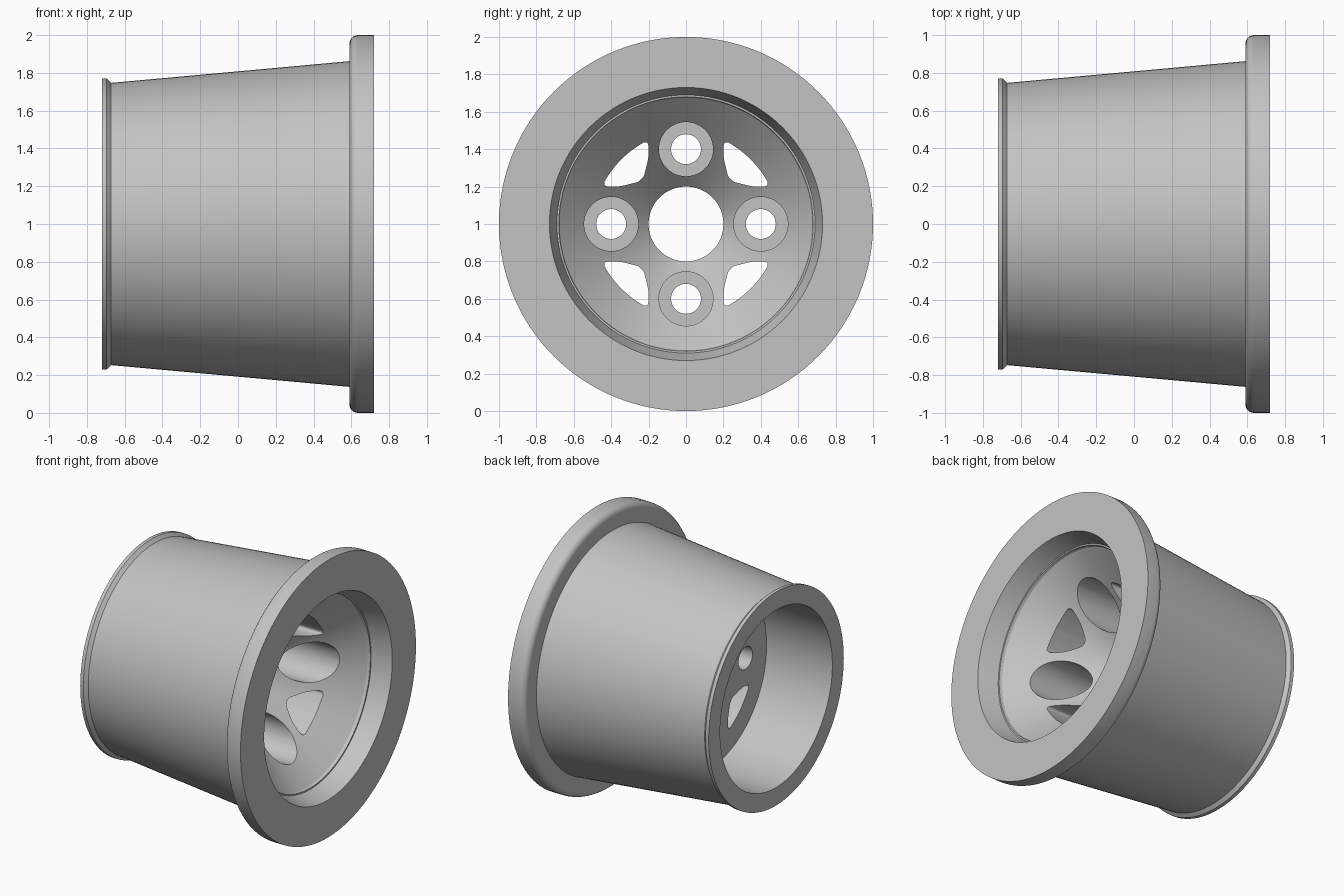
import bpy, bmesh
from math import cos, sin, pi, radians
from mathutils import Matrix, Vector

cube = bpy.data.objects.get("Cube")
if cube:
    bpy.data.objects.remove(cube, do_unlink=True)

GREY = (0.55, 0.55, 0.55, 1.0)
grey = bpy.data.materials.new("light_grey")
grey.use_nodes = True
grey.diffuse_color = GREY
grey.node_tree.nodes["Principled BSDF"].inputs["Base Color"].default_value = GREY


def add_object(name, bm):
    bmesh.ops.recalc_face_normals(bm, faces=bm.faces[:])
    mesh = bpy.data.meshes.new(name)
    bm.to_mesh(mesh)
    bm.free()
    mesh.materials.append(grey)
    obj = bpy.data.objects.new(name, mesh)
    bpy.context.scene.collection.objects.link(obj)
    return obj


def skin(bm, rings):
    """Join neighbouring closed rings of vertices with quads."""
    for a, b in rings:
        for i in range(len(a)):
            j = (i + 1) % len(a)
            bm.faces.new((a[i], a[j], b[j], b[i]))


def lathe(name, profile, steps=128):
    """Turn a closed (x, radius) profile around the x axis."""
    bm = bmesh.new()
    rings = []
    for s in range(steps):
        a = 2 * pi * s / steps
        rings.append([bm.verts.new((x, r * cos(a), r * sin(a))) for x, r in profile])
    skin(bm, zip(rings, rings[1:] + rings[:1]))
    return add_object(name, bm)


def prism(name, outline, x0, x1):
    """Make a solid from a (y, z) outline between two x positions."""
    bm = bmesh.new()
    ends = [[bm.verts.new((x, y, z)) for y, z in outline] for x in (x0, x1)]
    skin(bm, [ends])
    for end in ends:
        bm.faces.new(end)
    obj = add_object(name, bm)
    obj.hide_render = True
    return obj


def circle(cy, cz, r, n):
    return [(cy + r * cos(2 * pi * i / n), cz + r * sin(2 * pi * i / n)) for i in range(n)]


def rounded(corners, n=6):
    """Round each (y, z, radius) corner of an outline with a short curve."""
    out = []
    for i, (y, z, r) in enumerate(corners):
        p = Vector((y, z))
        a = Vector(corners[i - 1][:2]) - p
        b = Vector(corners[(i + 1) % len(corners)][:2]) - p
        a, b = p + a.normalized() * r, p + b.normalized() * r
        for k in range(n + 1):
            t = k / n
            out.append(a * (1 - t) ** 2 + p * 2 * t * (1 - t) + b * t * t)
    return out


def cut(target, cutter):
    mod = target.modifiers.new("cut", "BOOLEAN")
    mod.operation, mod.solver, mod.object = "DIFFERENCE", "EXACT", cutter
    bpy.context.view_layer.objects.active = target
    bpy.ops.object.modifier_apply(modifier=mod.name)
    bpy.data.objects.remove(cutter, do_unlink=True)


# Wheel body: small bead, tapered barrel, rounded flange, dish and rear cavity
BACK, BORE = -0.195, 0.2
profile = [(-0.72, 0.64), (-0.72, 0.77), (-0.695, 0.77), (-0.672, 0.747), (0.59, 0.862)]
profile += [(0.635 - 0.045 * cos(radians(a)), 0.955 + 0.045 * sin(radians(a)))
            for a in range(0, 91, 15)]
profile += [(0.72, 1.0), (0.72, 0.73), (0.58, 0.69), (0.58, 0.68), (0.56, 0.675),
            (0.085, BORE), (BACK, BORE), (BACK, 0.64)]
wheel = lathe("wheel_rim", profile)

# Outline of one vent slot, mirrored about its diagonal
half = [(0.255, 0.225, 0.012), (0.355, 0.2, 0.03), (0.455, 0.2, 0.05)]
outer = [(0.49 * cos(radians(a)), 0.49 * sin(radians(a)), 0.02) for a in (36, 45, 54)]
slot = rounded(half + outer + [(z, y, r) for y, z, r in reversed(half)])

# Four bolt pockets with through holes, and four vent slots between them
for i in range(4):
    turn = Matrix.Rotation(i * pi / 2, 2)
    cy, cz = turn @ Vector((0.4, 0))
    cut(wheel, prism("pocket_cutter", circle(cy, cz, 0.145, 48), -0.05, 0.8))
    cut(wheel, prism("hole_cutter", circle(cy, cz, 0.08, 32), -0.4, 0.2))
    cut(wheel, prism("slot_cutter", [turn @ p for p in slot], -0.4, 0.8))

# Smooth round surfaces, crisp edges
wheel.location.z = 1.0
bpy.ops.object.select_all(action="DESELECT")
wheel.select_set(True)
bpy.context.view_layer.objects.active = wheel
bpy.ops.object.shade_smooth_by_angle(angle=radians(25))
